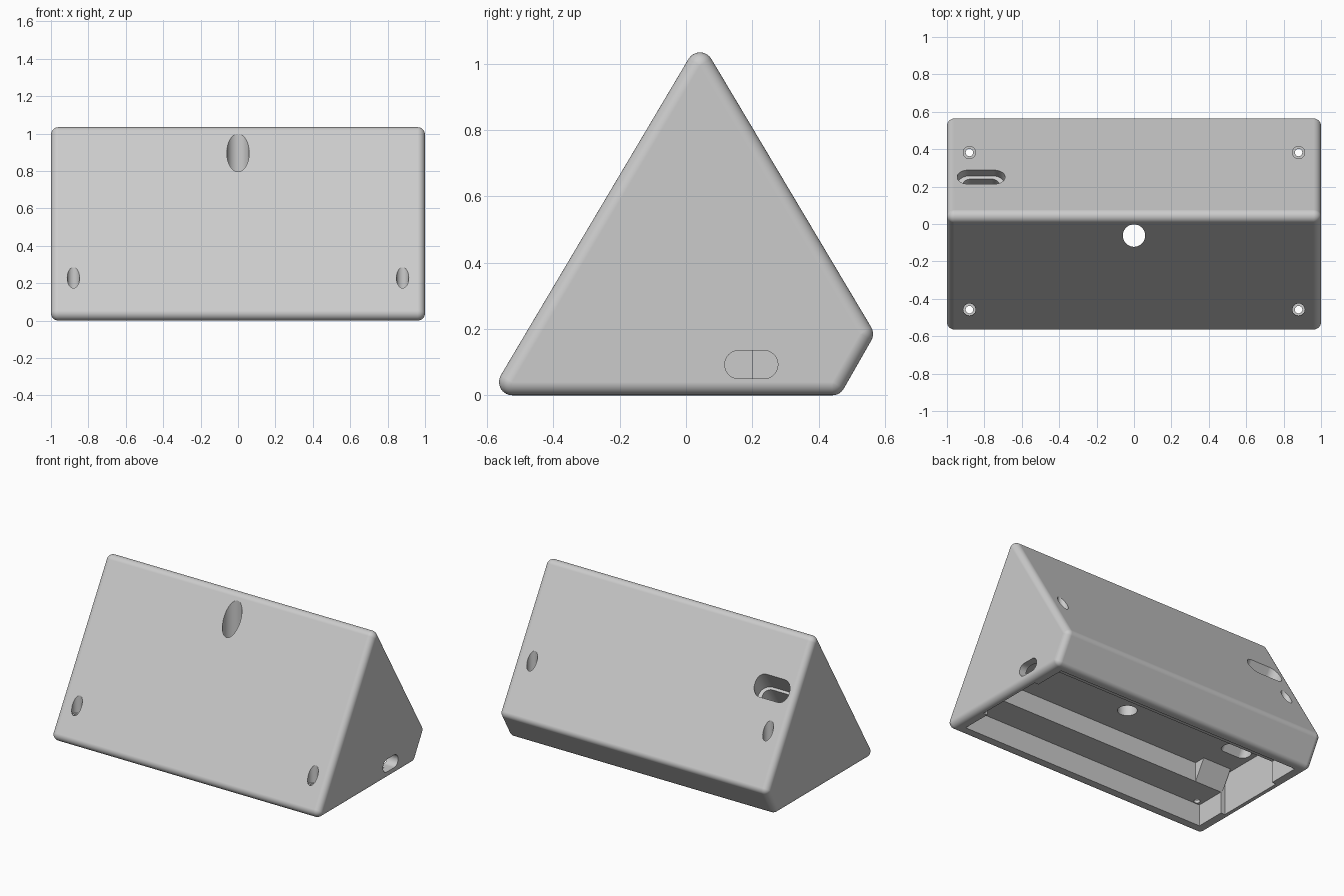
import bpy, bmesh, math
from mathutils import Vector

if "Cube" in bpy.data.objects:
    bpy.data.objects.remove(bpy.data.objects["Cube"])

grey = bpy.data.materials.new("plain_grey")
grey.use_nodes = True
COLOUR = (0.6, 0.6, 0.6, 1)
grey.diffuse_color = COLOUR
grey.node_tree.nodes["Principled BSDF"].inputs["Base Color"].default_value = COLOUR

X, Y, Z = Vector((1, 0, 0)), Vector((0, 1, 0)), Vector((0, 0, 1))
SLOPE = math.atan(1.685)
cutters = []


def finish(name, bm):
    bmesh.ops.recalc_face_normals(bm, faces=bm.faces)
    mesh = bpy.data.meshes.new(name)
    bm.to_mesh(mesh)
    bm.free()
    mesh.materials.append(grey)
    ob = bpy.data.objects.new(name, mesh)
    bpy.context.collection.objects.link(ob)
    return ob


def prism(name, pts, origin, u, v, w, t0, t1):
    """Extrude a 2D outline in the u-v plane along w."""
    bm = bmesh.new()
    ends = [[bm.verts.new(Vector(origin) + u * a + v * b + w * t) for a, b in pts]
            for t in (t0, t1)]
    n = len(pts)
    for ring in ends:
        bm.faces.new(ring)
    for i in range(n):
        j = (i + 1) % n
        bm.faces.new((ends[0][i], ends[0][j], ends[1][j], ends[1][i]))
    return finish(name, bm)


def cut(*args):
    ob = prism(*args)
    ob.hide_render = True
    cutters.append(ob)


def rounded(hx, hy, r, steps=10):
    """Rounded rectangle; a circle when the half sizes equal r."""
    pts = []
    for q, (sx, sy) in enumerate(((1, 1), (-1, 1), (-1, -1), (1, -1))):
        for i in range(steps + 1):
            a = math.pi / 2 * (q + i / steps)
            p = (round(sx * (hx - r) + r * math.cos(a), 6),
                 round(sy * (hy - r) + r * math.sin(a), 6))
            if not pts or p != pts[-1]:
                pts.append(p)
    return pts[:-1] if pts[0] == pts[-1] else pts


def rect(a0, a1, b0, b1):
    return [(a0, b0), (a1, b0), (a1, b1), (a0, b1)]


def rounded_body(name, centres, r, half, steps=8):
    """Prism along x with every edge filleted."""
    n = len(centres)
    normals = []
    for i in range(n):
        (y0, z0), (y1, z1) = centres[i], centres[(i + 1) % n]
        normals.append(math.atan2(z1 - z0, y1 - y0) - math.pi / 2)
    section = []
    for i, c in enumerate(centres):
        a0 = normals[i - 1]
        turn = (normals[i] - a0) % (2 * math.pi)
        section += [(c, a0 + turn * k / steps) for k in range(steps + 1)]
    bm = bmesh.new()
    rings = []
    for side in (-1, 1):
        for k in range(steps + 1):
            phi = math.pi / 2 * (1 - k / steps if side < 0 else k / steps)
            x, rad = side * (half - r + r * math.sin(phi)), r * math.cos(phi)
            rings.append([bm.verts.new((x, c[0] + rad * math.cos(a), c[1] + rad * math.sin(a)))
                          for c, a in section])
    m = len(section)
    for lo, hi in zip(rings, rings[1:]):
        for i in range(m):
            j = (i + 1) % m
            bm.faces.new((lo[i], lo[j], hi[j], hi[i]))
    bm.faces.new(rings[0])
    bm.faces.new(rings[-1])
    bmesh.ops.remove_doubles(bm, verts=bm.verts, dist=1e-5)
    return finish(name, bm)


# Wedge body
body = rounded_body("wedge_body",
                    [(-0.524, 0.04), (0.441, 0.04), (0.524, 0.185), (0.042, 0.994)], 0.04, 1)

# Stepped cavity open at the bottom, with corner posts left beside it
cut("lower_cavity", rect(-0.92, 0.92, -0.483, 0.413), (0, 0, 0), X, Y, Z, -0.1, 0.145)
cut("upper_cavity", rect(-0.95, 0.95, -0.28, 0.2), (0, 0, 0), X, Y, Z, -0.11, 0.275)

# Vertical hole through the front slope
cut("front_hole", rounded(0.06, 0.06, 0.06), (0, -0.062, 0), X, Y, Z, 0.2, 1.2)

# Counterbored screw holes
for sx in (-0.88, 0.88):
    for y in (-0.458, 0.382):
        cut("screw_hole", rounded(0.02, 0.02, 0.02, 6), (sx, y, 0), X, Y, Z, 0.06, 0.7)
        cut("screw_head", rounded(0.033, 0.033, 0.033, 6), (sx, y, 0), X, Y, Z, 0.165, 0.8)

# Side slot in the left end
cut("side_slot", rounded(0.08, 0.0425, 0.042), (0, 0.197, 0.0925), Y, Z, X, 0.85, 1.1)

# Back slot: wide socket with a ledge, then a narrower channel, parallel to the front
mouth = (-0.8175, 0.2525, 0.724)
down = Vector((0, -math.cos(SLOPE), -math.sin(SLOPE)))
across = Vector((0, -math.sin(SLOPE), math.cos(SLOPE)))
cut("slot_socket", rounded(0.1275, 0.064, 0.06), mouth, X, across, down, -0.15, 0.1)
cut("slot_channel", rounded(0.1, 0.045, 0.043), mouth, X, across, down, 0.0, 0.58)

for c in cutters:
    mod = body.modifiers.new(c.name, 'BOOLEAN')
    mod.operation = 'DIFFERENCE'
    mod.solver = 'EXACT'
    mod.object = c
bpy.context.view_layer.update()
carved = bpy.data.meshes.new_from_object(
    body.evaluated_get(bpy.context.evaluated_depsgraph_get()))
body.modifiers.clear()
body.data = carved
for c in cutters:
    bpy.data.objects.remove(c)

# Ramp inside the cavity below the back slot
prism("slot_ramp", [(-0.285, 0.145), (-0.28, 0.145), (-0.2, 0.28), (-0.285, 0.28)],
      (0, 0, 0), Y, Z, X, -0.93, -0.72)

# Smooth fillets, crisp cut edges
bpy.ops.object.select_all(action='DESELECT')
body.select_set(True)
bpy.context.view_layer.objects.active = body
bpy.ops.object.shade_smooth_by_angle(angle=math.radians(30))
weighted = body.modifiers.new("even_shading", 'WEIGHTED_NORMAL')
weighted.keep_sharp = True
